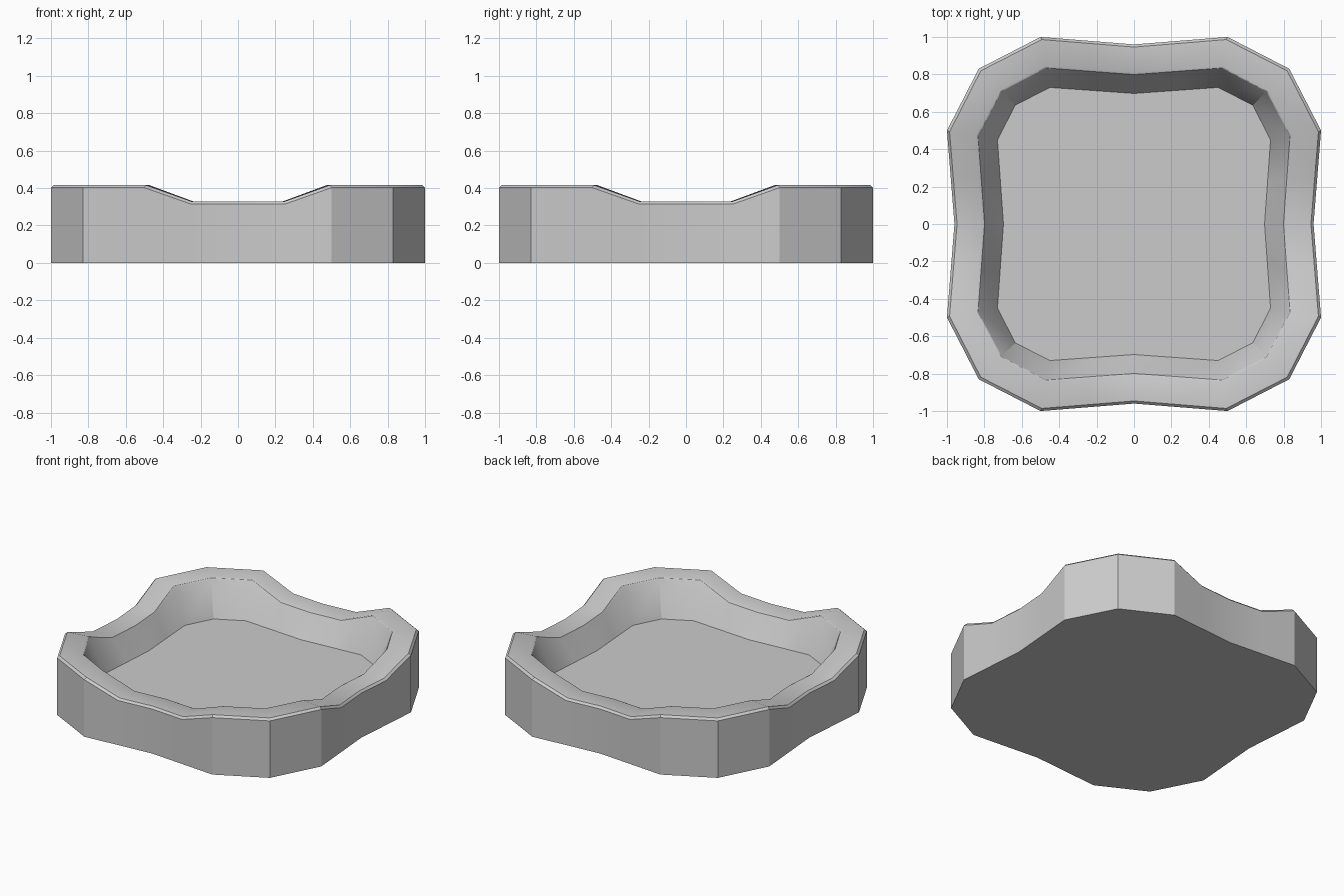
import bpy, bmesh, math

if "Cube" in bpy.data.objects:
    bpy.data.objects.remove(bpy.data.objects["Cube"])


def ring(bm, mid, along, out, corner, z_high, z_low):
    """One 24-point loop with pinched sides; z_low is used on the side dips."""
    half = ((mid + out) / 2, along / 2)
    quarter = [(mid, 0, z_low), (*half, z_low), (out, along, z_high),
               (corner, corner, z_high), (along, out, z_high), (half[1], half[0], z_low)]
    verts = []
    for turn in range(4):
        for x, y, z in quarter:
            for _ in range(turn):
                x, y = -y, x
            verts.append(bm.verts.new((x, y, z)))
    return verts


# Side middle, shoulder along, shoulder out, corner, high z, dip z
PROFILE = [
    (0.960, 0.500, 1.000, 0.830, 0.000, 0.000),   # underside
    (0.960, 0.500, 1.000, 0.830, 0.402, 0.314),   # outer wall top
    (0.946, 0.493, 0.986, 0.819, 0.416, 0.328),   # outer rim chamfer
    (0.810, 0.475, 0.845, 0.716, 0.416, 0.328),   # inner rim
    (0.799, 0.471, 0.834, 0.709, 0.411, 0.323),   # rounded inner lip
    (0.791, 0.468, 0.825, 0.703, 0.397, 0.309),   # top of sloped wall
    (0.698, 0.450, 0.730, 0.635, 0.170, 0.170),   # floor edge
]

# Dish body: stacked loops bridged into one closed shell
bm = bmesh.new()
rings = [ring(bm, *p) for p in PROFILE]
for low, high in zip(rings, rings[1:]):
    for i in range(len(low)):
        j = (i + 1) % len(low)
        bm.faces.new((low[i], low[j], high[j], high[i]))
bm.faces.new(rings[0][::-1])
bm.faces.new(rings[-1])
bmesh.ops.recalc_face_normals(bm, faces=bm.faces)

mesh = bpy.data.meshes.new("dish")
bm.to_mesh(mesh)
bm.free()
dish = bpy.data.objects.new("dish", mesh)
bpy.context.collection.objects.link(dish)

bpy.context.view_layer.objects.active = dish
dish.select_set(True)
bpy.ops.object.shade_smooth_by_angle(angle=math.radians(30))
